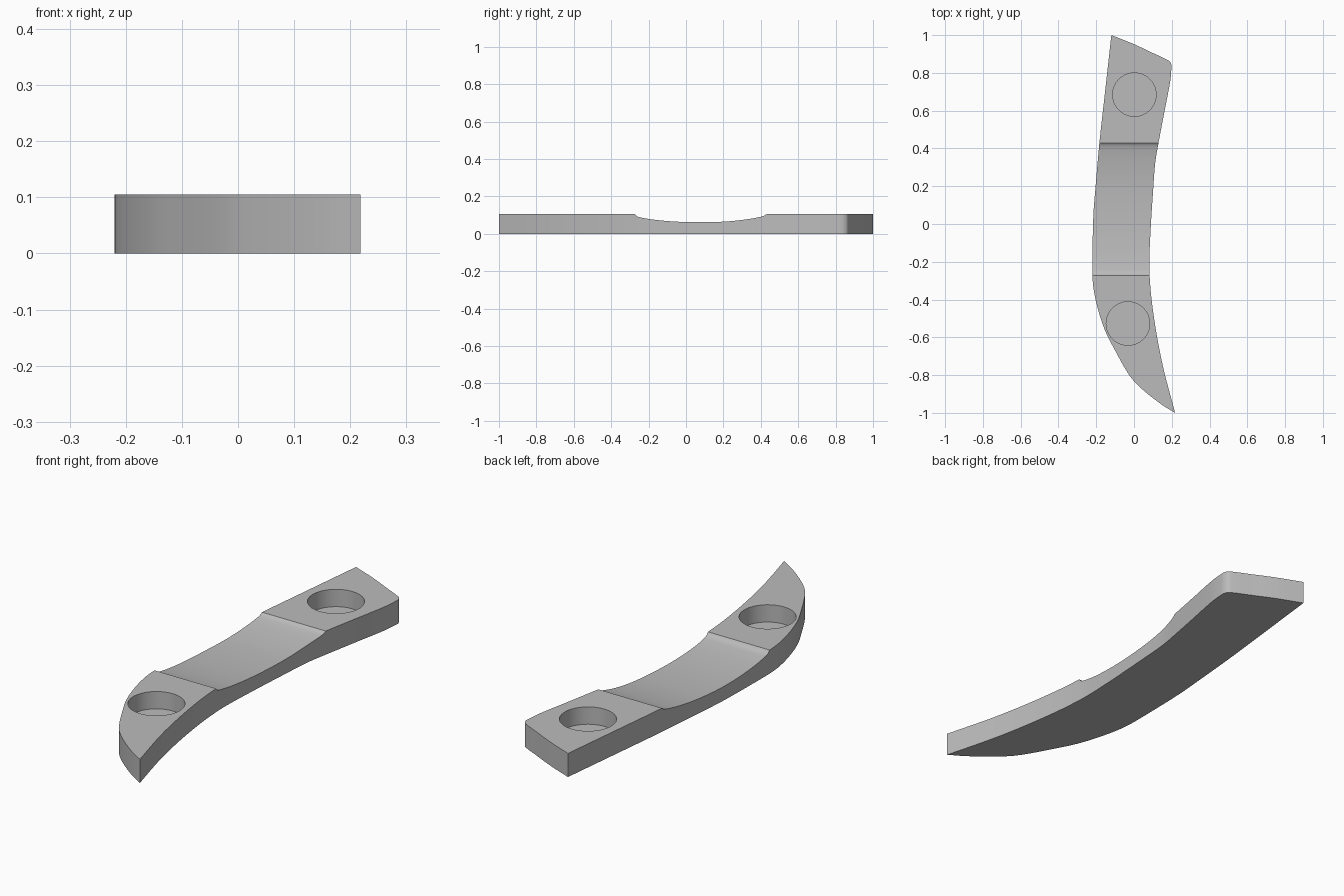
import bpy
import bmesh
import math
from mathutils import Vector

cube = bpy.data.objects.get("Cube")
if cube:
    bpy.data.objects.remove(cube, do_unlink=True)

HEIGHT = 0.105

grey = bpy.data.materials.new("plain grey")
grey.use_nodes = True
colour = (0.5, 0.5, 0.5, 1)
grey.diffuse_color = colour
grey.node_tree.nodes["Principled BSDF"].inputs["Base Color"].default_value = colour


def smooth_run(points, steps=4):
    """Smooth curve through the points, keeping both ends as corners."""
    pts = [Vector(p) for p in points]
    pts = [2 * pts[0] - pts[1]] + pts + [2 * pts[-1] - pts[-2]]
    run = []
    for a, b, c, d in zip(pts, pts[1:], pts[2:], pts[3:]):
        # Tangents scaled to uneven spacing
        k0, k1, k2 = ((q - p).length ** 0.5 for p, q in ((a, b), (b, c), (c, d)))
        m1 = (c - b) + k1 * ((b - a) / k0 - (c - a) / (k0 + k1))
        m2 = (c - b) + k1 * ((d - c) / k2 - (d - b) / (k1 + k2))
        for i in range(steps):
            t = i / steps
            run.append(b * (2*t**3 - 3*t**2 + 1) + m1 * (t**3 - 2*t**2 + t)
                       + c * (3*t**2 - 2*t**3) + m2 * (t**3 - t**2))
    return run + [pts[-2]]


def prism(name, ring, offset):
    """Extrude a closed ring of 3D points along an offset."""
    bm = bmesh.new()
    face = bm.faces.new([bm.verts.new(p) for p in ring])
    new = bmesh.ops.extrude_face_region(bm, geom=[face])["geom"]
    bmesh.ops.translate(bm, vec=offset,
                        verts=[v for v in new if isinstance(v, bmesh.types.BMVert)])
    bmesh.ops.recalc_face_normals(bm, faces=bm.faces)
    mesh = bpy.data.meshes.new(name)
    bm.to_mesh(mesh)
    bm.free()
    mesh.materials.append(grey)
    obj = bpy.data.objects.new(name, mesh)
    bpy.context.collection.objects.link(obj)
    return obj


# Outline of the curved bar: back end, left side, tip, right side
back_edge = [(-0.12, 1), (0, 0.952), (0.1, 0.905), (0.165, 0.875),
             (0.19, 0.86), (0.199, 0.84)]
left_side = [(0.199, 0.84), (0.193, 0.765), (0.162, 0.6), (0.13, 0.43), (0.113, 0.33),
             (0.1, 0.16), (0.088, -0.03), (0.081, -0.2), (0.083, -0.28),
             (0.093, -0.4), (0.12, -0.585), (0.157, -0.77), (0.218, -1)]
right_side = [(0.218, -1), (0.155, -0.962), (0.055, -0.885), (0, -0.832), (-0.035, -0.785),
              (-0.1, -0.67), (-0.155, -0.56), (-0.2, -0.415), (-0.218, -0.31),
              (-0.22, -0.2), (-0.215, 0.05), (-0.205, 0.18), (-0.183, 0.43),
              (-0.155, 0.685), (-0.12, 1)]
outline = [p for run in (back_edge, left_side, right_side) for p in smooth_run(run)[:-1]]
bar = prism("curved_bar", [(p.x, p.y, 0) for p in outline], (0, 0, HEIGHT))

# Shallow saddle across the middle
saddle = smooth_run([(-0.272, HEIGHT), (-0.26, 0.093), (-0.22, 0.083), (-0.15, 0.073),
                     (-0.05, 0.065), (0.05, 0.062), (0.15, 0.063), (0.23, 0.067),
                     (0.32, 0.077), (0.39, 0.089), (0.418, 0.097), (0.43, HEIGHT)])
ring = [(-0.5, p.x, p.y) for p in saddle]
ring += [(-0.5, 0.43, 0.3), (-0.5, -0.272, 0.3)]
cutters = [prism("saddle_cutter", ring, (1, 0, 0))]

# Blind round sockets near both ends
for name, x, y in (("back_socket_cutter", 0.002, 0.685), ("front_socket_cutter", -0.032, -0.527)):
    angles = [2 * math.pi * i / 64 for i in range(64)]
    ring = [(x + 0.115 * math.cos(a), y + 0.115 * math.sin(a), 0.028) for a in angles]
    cutters.append(prism(name, ring, (0, 0, 0.2)))

bpy.ops.object.select_all(action='DESELECT')
bar.select_set(True)
bpy.context.view_layer.objects.active = bar
for cutter in cutters:
    cutter.hide_render = True
    mod = bar.modifiers.new(cutter.name, 'BOOLEAN')
    mod.operation = 'DIFFERENCE'
    mod.solver = 'EXACT'
    mod.object = cutter
    bpy.ops.object.modifier_apply(modifier=mod.name)
    bpy.data.objects.remove(cutter, do_unlink=True)

bpy.ops.object.shade_smooth_by_angle(angle=math.radians(30))
